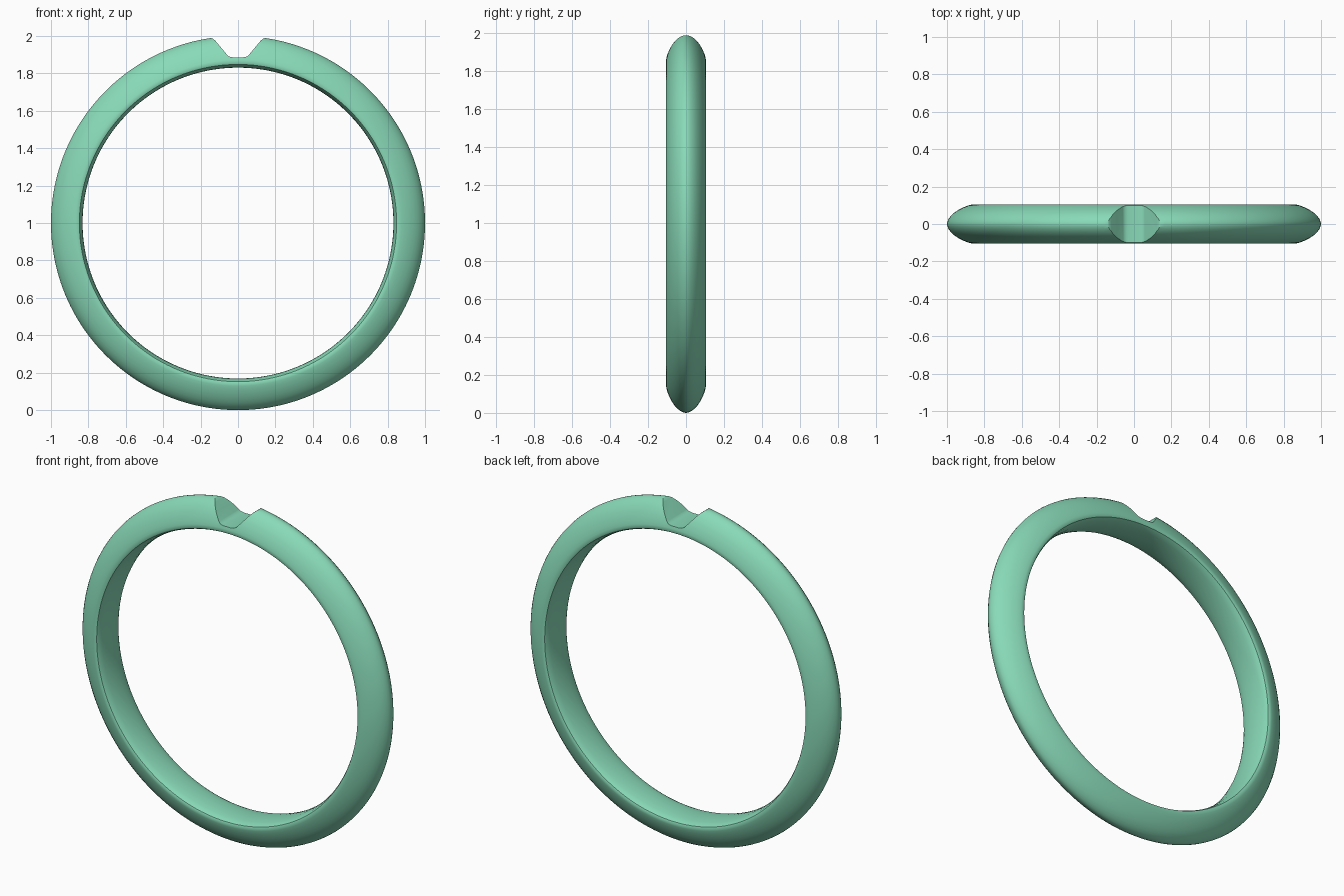
import bpy, bmesh, math

if "Cube" in bpy.data.objects:
    bpy.data.objects.remove(bpy.data.objects["Cube"])

SEG = 192


def new_object(name, bm):
    bmesh.ops.recalc_face_normals(bm, faces=bm.faces[:])
    mesh = bpy.data.meshes.new(name)
    bm.to_mesh(mesh)
    bm.free()
    ob = bpy.data.objects.new(name, mesh)
    bpy.context.collection.objects.link(ob)
    return ob


# Ring band: half cross-section (radius, y) from outer crest to inner face, mirrored in y
half = [(1.0, 0), (0.998, 0.012), (0.992, 0.026), (0.98, 0.043), (0.962, 0.06), (0.94, 0.075),
        (0.915, 0.088), (0.89, 0.098), (0.872, 0.103), (0.858, 0.105), (0.848, 0.101),
        (0.841, 0.088), (0.836, 0.065), (0.832, 0.035), (0.831, 0)]
section = half + [(r, -y) for r, y in half[-2:0:-1]]
n = len(section)

bm = bmesh.new()
rings = []
for i in range(SEG):
    a = 2 * math.pi * i / SEG
    rings.append([bm.verts.new((r * math.sin(a), y, 1 + r * math.cos(a))) for r, y in section])
for i in range(SEG):
    p, q = rings[i], rings[(i + 1) % SEG]
    for j in range(n):
        k = (j + 1) % n
        bm.faces.new((p[j], p[k], q[k], q[j]))
band = new_object("ring_band", bm)

# Notch cutter: flared slot with softened floor corners and lips
side = [(0.16, 2.1), (0.16, 1.995), (0.135, 1.986), (0.122, 1.976), (0.058, 1.899),
        (0.049, 1.891), (0.036, 1.887), (0.018, 1.8855)]
outline = side + [(-x, z) for x, z in reversed(side)]
bm = bmesh.new()
face = bm.faces.new([bm.verts.new((x, -0.3, z)) for x, z in outline])
ext = bmesh.ops.extrude_face_region(bm, geom=[face])
moved = [v for v in ext["geom"] if isinstance(v, bmesh.types.BMVert)]
bmesh.ops.translate(bm, verts=moved, vec=(0, 0.6, 0))
cutter = new_object("notch_cutter", bm)
cutter.hide_render = True

# Cut the notch and apply
mod = band.modifiers.new("notch", "BOOLEAN")
mod.operation = "DIFFERENCE"
mod.solver = "EXACT"
mod.object = cutter
bpy.ops.object.select_all(action="DESELECT")
band.select_set(True)
bpy.context.view_layer.objects.active = band
bpy.ops.object.modifier_apply(modifier=mod.name)
bpy.data.objects.remove(cutter, do_unlink=True)

# Smooth shading with crisp notch edges, green finish
bpy.ops.object.shade_smooth_by_angle(angle=math.radians(35))
mat = bpy.data.materials.new("green")
mat.diffuse_color = (0.25, 0.7, 0.48, 1)
mat.use_nodes = True
mat.node_tree.nodes["Principled BSDF"].inputs["Base Color"].default_value = mat.diffuse_color
band.data.materials.clear()
band.data.materials.append(mat)
